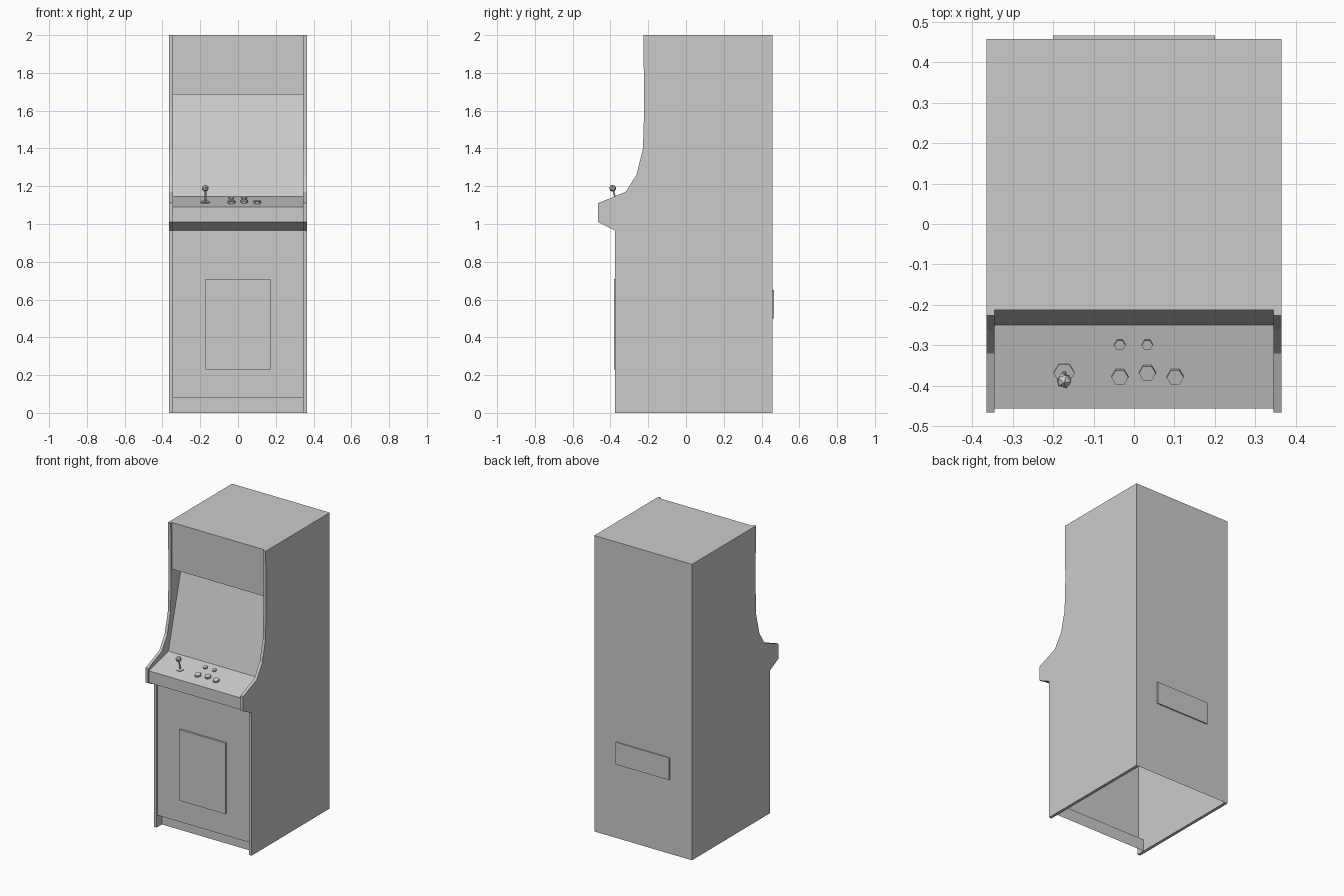
import bpy, bmesh, math
from mathutils import Matrix, Vector

cube = bpy.data.objects.get("Cube")
if cube:
    bpy.data.objects.remove(cube, do_unlink=True)

grey = bpy.data.materials.new("plain grey")
grey.use_nodes = True
colour = (0.6, 0.6, 0.6, 1)
grey.diffuse_color = colour
grey.node_tree.nodes["Principled BSDF"].inputs["Base Color"].default_value = colour

HALF, INNER, BACK = 0.365, 0.345, 0.458
DECK_FRONT, DECK_BACK = Vector((0, -0.457, 1.09)), Vector((0, -0.25, 1.145))
SLOPE = (DECK_BACK.z - DECK_FRONT.z) / (DECK_BACK.y - DECK_FRONT.y)
TILT = Matrix.Rotation(math.atan(SLOPE), 4, "X")


def finish(name, bm):
    mesh = bpy.data.meshes.new(name)
    bm.to_mesh(mesh)
    bm.free()
    mesh.materials.append(grey)
    obj = bpy.data.objects.new(name, mesh)
    bpy.context.collection.objects.link(obj)
    return obj


def prism(name, profile, x0, x1):
    """Solid made by pushing a (y, z) profile along x."""
    bm = bmesh.new()
    face = bm.faces.new([bm.verts.new((x0, y, z)) for y, z in profile])
    ext = bmesh.ops.extrude_face_region(bm, geom=[face])["geom"]
    moved = [v for v in ext if isinstance(v, bmesh.types.BMVert)]
    bmesh.ops.translate(bm, verts=moved, vec=(x1 - x0, 0, 0))
    bmesh.ops.recalc_face_normals(bm, faces=bm.faces)
    return finish(name, bm)


def ribbon(name, path, half):
    """Open skin following a (y, z) path across the width."""
    bm = bmesh.new()
    rows = [[bm.verts.new((x, y, z)) for x in (-half, half)] for y, z in path]
    for a, b in zip(rows, rows[1:]):
        bm.faces.new((a[0], a[1], b[1], b[0]))
    return finish(name, bm)


def plate(name, x0, x1, y0, y1, z0, z1):
    return prism(name, [(y0, z0), (y1, z0), (y1, z1), (y0, z1)], x0, x1)


def deck_frame(x, y):
    """Placement on the sloping control deck."""
    z = DECK_FRONT.z + SLOPE * (y - DECK_FRONT.y)
    return Matrix.Translation((x, y, z)) @ TILT


def peg(name, x, y, radius, height):
    """Six-sided peg standing on the deck."""
    bm = bmesh.new()
    bmesh.ops.create_cone(bm, cap_ends=True, segments=6, radius1=radius,
                          radius2=radius, depth=height)
    lift = Matrix.Translation((0, 0, height / 2)) @ Matrix.Rotation(math.pi / 6, 4, "Z")
    bm.transform(deck_frame(x, y) @ lift)
    return finish(name, bm)


# Side panels with the curved front outline
side = [(BACK, 0), (BACK, 2), (-0.226, 2), (-0.221, 1.62), (-0.228, 1.4),
        (-0.262, 1.26), (-0.32, 1.17), (-0.466, 1.11), (-0.466, 1.01),
        (-0.376, 0.965), (-0.376, 0)]
prism("left_side_panel", side, INNER, HALF)
prism("right_side_panel", side, -HALF, -INNER)

# Front skin: kick board, lower panel, control deck, screen, header; then top and back
front = [(-0.32, 0), (-0.32, 0.08), (-0.367, 0.08), (-0.367, 0.965),
         DECK_FRONT.yz - Vector((0, 0.08)), DECK_FRONT.yz, DECK_BACK.yz,
         (-0.105, 1.685), (-0.213, 1.685), (-0.213, 2)]
ribbon("cabinet_skin", front + [(BACK, 2), (BACK, 0)], INNER)

# Coin door and rear service hatch
plate("coin_door", -0.173, 0.172, -0.38, -0.367, 0.23, 0.71)
plate("rear_hatch", -0.2, 0.2, BACK, 0.466, 0.5, 0.65)

# Buttons
for i, (x, y) in enumerate([(-0.035, -0.377), (0.033, -0.367), (0.102, -0.377)]):
    peg(f"play_button_{i + 1}", x, y, 0.021, 0.012)
for label, x in (("right", -0.035), ("left", 0.033)):
    peg(f"{label}_start_button", x, -0.298, 0.014, 0.01)

# Joystick
STICK = (-0.173, -0.368)
peg("joystick_base", *STICK, 0.026, 0.005)
peg("joystick_shaft", *STICK, 0.005, 0.07)
bm = bmesh.new()
bmesh.ops.create_icosphere(bm, subdivisions=1, radius=0.02)
bm.transform(deck_frame(*STICK) @ Matrix.Translation((0, 0, 0.078)))
finish("joystick_ball", bm)
